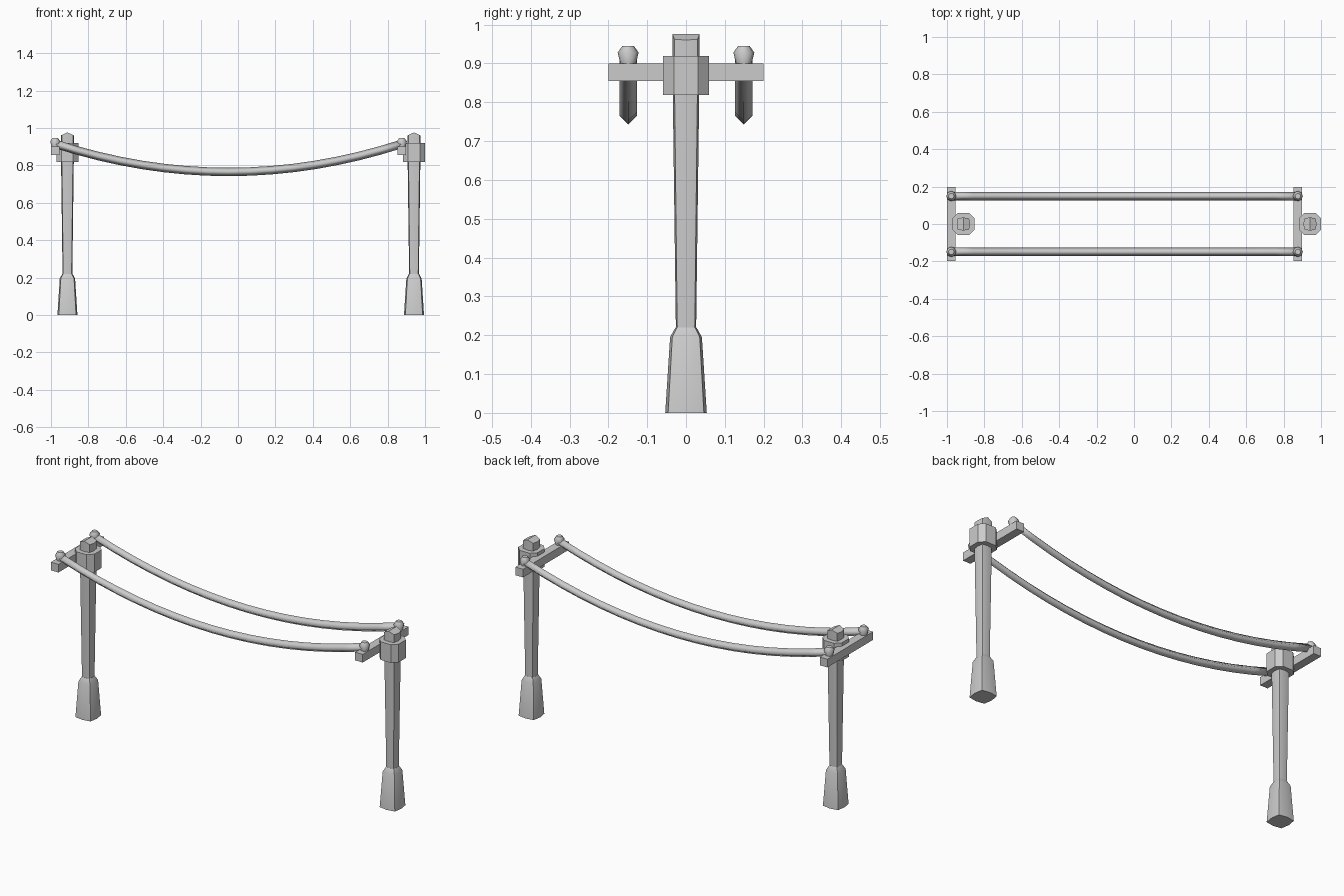
import bpy, bmesh, math

if "Cube" in bpy.data.objects:
    bpy.data.objects.remove(bpy.data.objects["Cube"])

POST_X = (-0.912, 0.941)
BAR_OFF = -0.065          # crossbar sits to the left of each post
ROPE_Y = 0.149


def finish(bm, name, angle=35):
    bmesh.ops.recalc_face_normals(bm, faces=bm.faces)
    me = bpy.data.meshes.new(name)
    bm.to_mesh(me)
    bm.free()
    ob = bpy.data.objects.new(name, me)
    bpy.context.collection.objects.link(ob)
    bpy.ops.object.select_all(action='DESELECT')
    ob.select_set(True)
    bpy.context.view_layer.objects.active = ob
    bpy.ops.object.shade_smooth_by_angle(angle=math.radians(angle))
    return ob


def loft(bm, rings, cap_start=True, cap_end=True):
    rows = [[bm.verts.new(p) for p in r] for r in rings]
    n = len(rows[0])
    for a, b in zip(rows, rows[1:]):
        for i in range(n):
            j = (i + 1) % n
            bm.faces.new((a[i], a[j], b[j], b[i]))
    if cap_start:
        bm.faces.new(rows[0][::-1])
    if cap_end:
        bm.faces.new(rows[-1])
    return rows


def soft_square(cx, r, z):
    # square whose side midpoints bulge outwards
    pts = []
    for i in range(8):
        a = i * math.pi / 4
        k = r if i % 2 == 0 else r * 0.86 * math.sqrt(2)
        pts.append((cx + k * math.cos(a), k * math.sin(a), z))
    return pts


def build_post(cx, side):
    # flared foot
    bm = bmesh.new()
    loft(bm, [soft_square(cx, r, z) for r, z in
              ((0.0535, 0), (0.041, 0.195), (0.027, 0.22))])
    finish(bm, side + "_post_foot")

    # tapered shaft with a ridged top
    bm = bmesh.new()
    top = [(x, y, 0.976 - 0.45 * abs(x - cx)) for x, y, z in soft_square(cx, 0.035, 0)]
    rows = loft(bm, [soft_square(cx, 0.026, 0.21), soft_square(cx, 0.034, 0.82), top],
                cap_end=False)
    t = rows[-1]
    bm.faces.new((t[6], t[7], t[0], t[1], t[2]))
    bm.faces.new((t[2], t[3], t[4], t[5], t[6]))
    finish(bm, side + "_post_shaft")

    # chamfered collar
    bm = bmesh.new()
    w, c = 0.059, 0.031
    outline = [(w, -c), (w, c), (c, w), (-c, w), (-w, c), (-w, -c), (-c, -w), (c, -w)]
    loft(bm, [[(cx + x, y, z) for x, y in outline] for z in (0.819, 0.919)])
    finish(bm, side + "_collar")

    # crossbar
    bm = bmesh.new()
    bx = cx + BAR_OFF
    corners = [(-0.023, -0.199), (0.023, -0.199), (0.023, 0.199), (-0.023, 0.199)]
    loft(bm, [[(bx + x, y, z) for x, y in corners] for z in (0.855, 0.9)])
    finish(bm, side + "_crossbar")

    # rope knobs
    for y, tag in ((-ROPE_Y, "front"), (ROPE_Y, "back")):
        bm = bmesh.new()
        loft(bm, [[(bx + r * math.cos(i * math.pi / 4), y + r * math.sin(i * math.pi / 4), z)
                   for i in range(8)]
                  for r, z in ((0.019, 0.895), (0.027, 0.928), (0.015, 0.945))])
        finish(bm, side + "_" + tag + "_knob", 50)


for cx, side in zip(POST_X, ("left", "right")):
    build_post(cx, side)

# sagging ropes with a diamond section
x0, x1 = (x + BAR_OFF for x in POST_X)
mid, half, sag, rad, steps = (x0 + x1) / 2, (x1 - x0) / 2, 0.15, 0.0225, 16
for y, tag in ((-ROPE_Y, "front"), (ROPE_Y, "back")):
    bm = bmesh.new()
    rings = []
    for s in range(steps + 1):
        u = -1 + 2 * s / steps
        tilt = math.atan(2 * sag * u / half)
        px, pz = mid + half * u, 0.765 + sag * u * u
        ring = []
        for i in range(4):
            a = i * math.pi / 2
            h = rad * math.sin(a)
            ring.append((px - h * math.sin(tilt), y + rad * math.cos(a),
                         pz + h * math.cos(tilt)))
        rings.append(ring)
    loft(bm, rings)
    finish(bm, tag + "_rope", 100)
